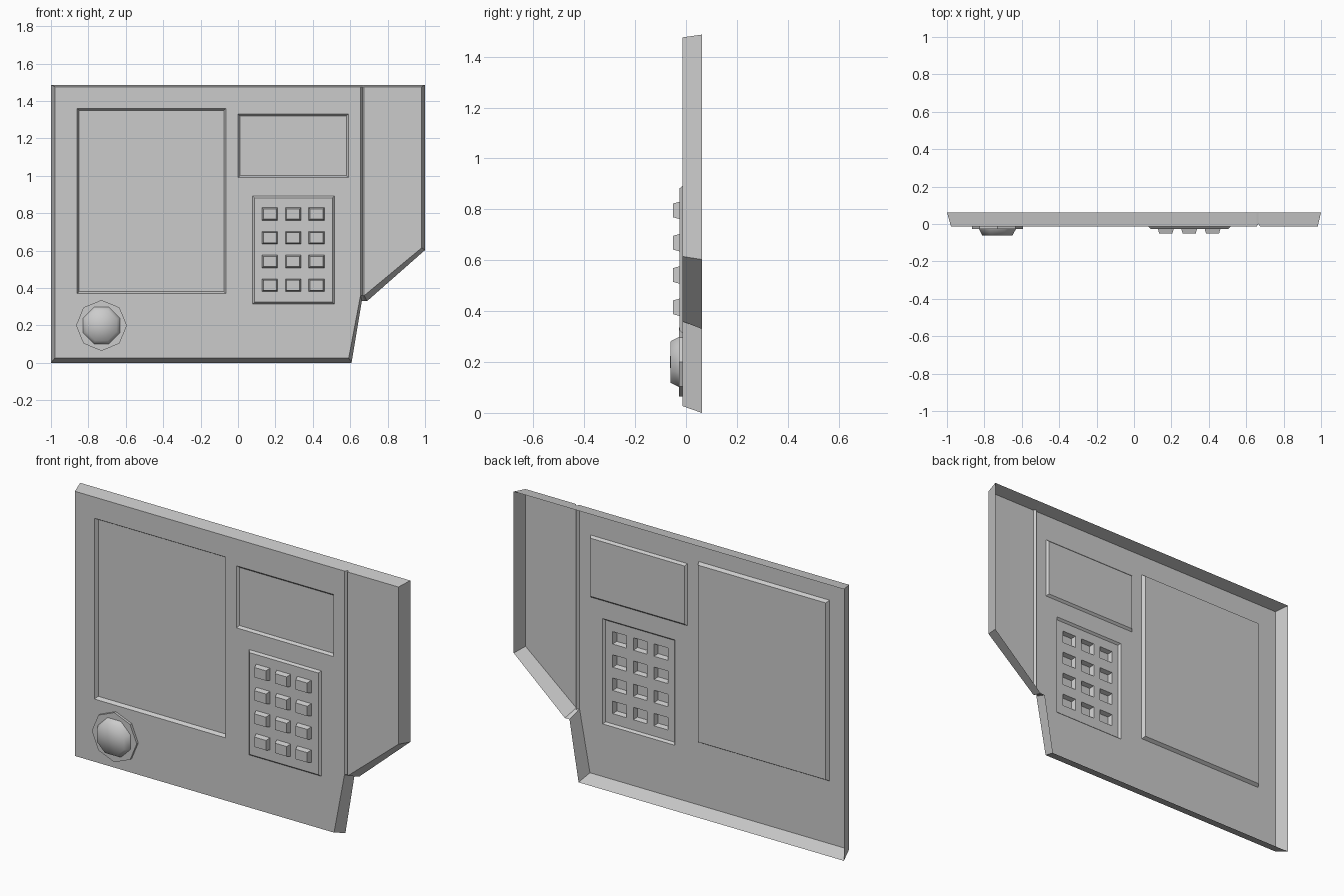
import bpy, bmesh, math

if "Cube" in bpy.data.objects:
    bpy.data.objects.remove(bpy.data.objects["Cube"])

FRONT, BACK, PAD = -0.0145, 0.0625, -0.026


def loop(bm, pts, y):
    """Closed ring of vertices in the xz plane, counter-clockwise from the front."""
    return [bm.verts.new((p[0], p[2] if len(p) > 2 else y, p[1])) for p in pts]


def bridge(bm, rim, inner):
    n = len(rim)
    for i in range(n):
        j = (i + 1) % n
        bm.faces.new((rim[i], rim[j], inner[j], inner[i]))


def fill(bm, *loops):
    """Flat front-facing fill of the first ring, with the others as holes."""
    edges = []
    for vs in loops:
        for a, b in zip(vs, vs[1:] + vs[:1]):
            edges.append(bm.edges.get((a, b)) or bm.edges.new((a, b)))
    res = bmesh.ops.triangle_fill(bm, use_beauty=True, edges=edges, normal=(0, -1, 0))
    for f in res["geom"]:
        if isinstance(f, bmesh.types.BMFace):
            f.normal_update()
            if f.normal.y > 0:
                f.normal_flip()


def rect(x0, x1, z0, z1, inset=0.0):
    x0, x1, z0, z1 = x0 + inset, x1 - inset, z0 + inset, z1 - inset
    return [(x0, z0), (x1, z0), (x1, z1), (x0, z1)]


def octagon(r, turn):
    return [(-0.73 + r * math.cos(math.radians(45 * k + turn)),
             0.2 + r * math.sin(math.radians(45 * k + turn))) for k in range(8)]


def finish(bm, name):
    me = bpy.data.meshes.new(name)
    bm.to_mesh(me)
    bm.free()
    ob = bpy.data.objects.new(name, me)
    bpy.context.collection.objects.link(ob)
    return ob


SCREEN = (-0.86, -0.065, 0.37, 1.36)
DISPLAY = (0.0, 0.59, 0.99, 1.33)
KEYPAD = (0.078, 0.515, 0.315, 0.892)

# Casing: open-backed tapered shell, body and side wing split by a V groove
front = [(-0.978, 0.027), (0.592, 0.027), (0.655, 0.36), (0.665, 0.36, 0.0),
         (0.675, 0.36), (0.982, 0.615), (0.982, 1.476), (0.675, 1.476),
         (0.665, 1.476, 0.0), (0.655, 1.476), (-0.978, 1.476)]
back = [(-1, 0), (0.607, 0), (0.662, 0.33), (0.676, 0.33),
        (0.69, 0.33), (1, 0.603), (1, 1.487), (0.675, 1.487),
        (0.665, 1.487), (0.655, 1.487), (-1, 1.487)]
bm = bmesh.new()
f, b = loop(bm, front, FRONT), loop(bm, back, BACK)
bridge(bm, b, f)
holes = [loop(bm, rect(*r), FRONT) for r in (SCREEN, DISPLAY, KEYPAD)]
fill(bm, [f[i] for i in (0, 1, 2, 9, 10)], *holes)
bm.faces.new([f[i] for i in (4, 5, 6, 7)])
bm.faces.new([f[i] for i in (2, 3, 8, 9)])
bm.faces.new([f[i] for i in (3, 4, 7, 8)])
finish(bm, "casing")

# Recessed screen and display window
for name, r, depth in (("screen", SCREEN, 0.018), ("display_window", DISPLAY, 0.012)):
    bm = bmesh.new()
    rim = loop(bm, rect(*r), FRONT)
    floor = loop(bm, rect(*r, 0.011), FRONT + depth)
    bridge(bm, rim, floor)
    bm.faces.new(floor)
    finish(bm, name)

# Raised keypad plate with twelve hollow keys
plate, keys = bmesh.new(), bmesh.new()
rim = loop(plate, rect(*KEYPAD), FRONT)
top = loop(plate, rect(*KEYPAD, 0.01), PAD)
bridge(plate, rim, top)
holes = []
for cx in (0.17, 0.295, 0.42):
    for cz in (0.415, 0.542, 0.669, 0.796):
        r = (cx - 0.042, cx + 0.042, cz - 0.034, cz + 0.034)
        holes.append(loop(plate, rect(*r), PAD))
        base = loop(keys, rect(*r), PAD)
        cap = loop(keys, rect(*r, 0.007), -0.051)
        bridge(keys, base, cap)
        keys.faces.new(cap)
fill(plate, top, *holes)
finish(plate, "keypad_plate")
finish(keys, "keypad_keys")

# Octagonal dial plate
bm = bmesh.new()
base, top = loop(bm, octagon(0.136, 0), FRONT), loop(bm, octagon(0.136, 0), -0.028)
bridge(bm, base, top)
bm.faces.new(top)
finish(bm, "dial_plate")

# Tapered octagonal dial with a softly shaded face
bm = bmesh.new()
base, top = loop(bm, octagon(0.106, 22.5), -0.028), loop(bm, octagon(0.088, 22.5), -0.0605)
bridge(bm, base, top)
tip = bm.verts.new((-0.73, -0.0625, 0.2))
for i in range(8):
    bm.faces.new((top[i], top[(i + 1) % 8], tip))
for fc in bm.faces:
    fc.smooth = True
finish(bm, "dial")
